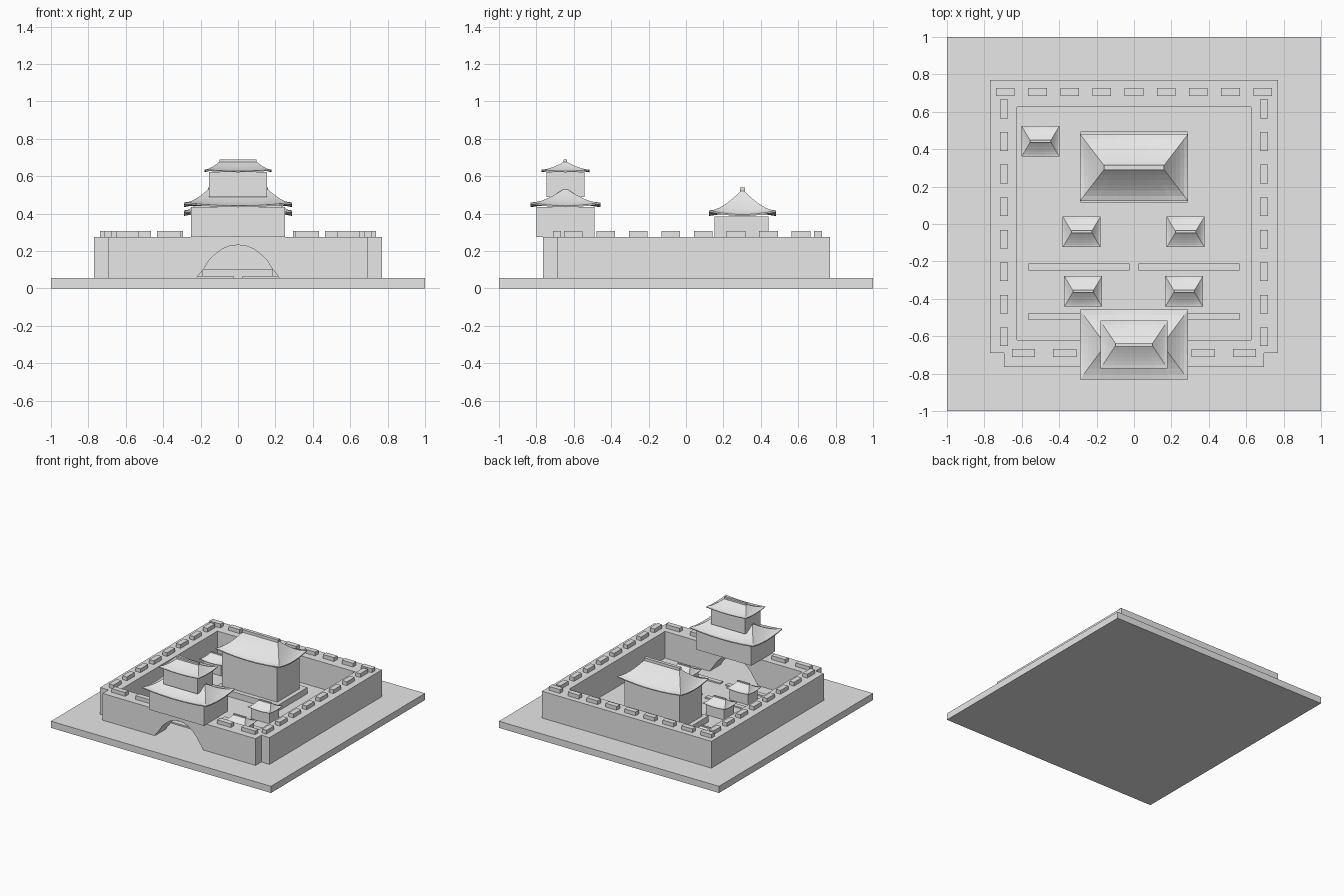
import bpy, bmesh

cube = bpy.data.objects.get("Cube")
if cube:
    bpy.data.objects.remove(cube, do_unlink=True)

grey = bpy.data.materials.new("pale_stone")
grey.diffuse_color = (0.8, 0.8, 0.8, 1)
grey.use_nodes = True
grey.node_tree.nodes["Principled BSDF"].inputs["Base Color"].default_value = (0.8, 0.8, 0.8, 1)


def finish(name, bm):
    bmesh.ops.recalc_face_normals(bm, faces=bm.faces)
    mesh = bpy.data.meshes.new(name)
    bm.to_mesh(mesh)
    bm.free()
    mesh.materials.append(grey)
    obj = bpy.data.objects.new(name, mesh)
    bpy.context.collection.objects.link(obj)
    return obj


def prism(name, points, offset):
    """Extrude a closed outline along an offset."""
    bm = bmesh.new()
    face = bm.faces.new([bm.verts.new(p) for p in points])
    new = bmesh.ops.extrude_face_region(bm, geom=[face])["geom"]
    bmesh.ops.translate(bm, vec=offset, verts=[v for v in new if isinstance(v, bmesh.types.BMVert)])
    return finish(name, bm)


def box(name, cx, cy, hx, hy, z0, z1):
    outline = [(cx - hx, cy - hy, z0), (cx + hx, cy - hy, z0),
               (cx + hx, cy + hy, z0), (cx - hx, cy + hy, z0)]
    return prism(name, outline, (0, 0, z1 - z0))


def cut(obj, cutter):
    mod = obj.modifiers.new("cut", "BOOLEAN")
    mod.operation = "DIFFERENCE"
    mod.solver = "EXACT"
    mod.object = cutter
    bpy.context.view_layer.objects.active = obj
    bpy.ops.object.modifier_apply(modifier=mod.name)
    bpy.data.objects.remove(cutter, do_unlink=True)


def roof(name, cx, cy, hx, hy, ridge, z, h, lift, thick, ridge_h, power=1.4):
    """Hipped roof with a concave slope, sagging eaves and a ridge beam."""
    n, levels = 6, 6
    s = [-1 + 2 * i / n for i in range(n)]
    loop = ([(a, -1) for a in s] + [(1, a) for a in s]
            + [(-a, 1) for a in s] + [(-1, -a) for a in s])
    bm = bmesh.new()

    def ring(t, drop=0.0):
        ex, ey = hx + (ridge - hx) * t, hy + (hy * 0.06 - hy) * t
        return [bm.verts.new((cx + ex * u, cy + ey * v,
                              z + h * t ** power - drop
                              + lift * (1 - t) ** 2 * min(abs(u), abs(v)) ** 2))
                for u, v in loop]

    rings = [ring(0.3, h * 0.3 ** power), ring(0, thick)]
    rings += [ring(i / levels) for i in range(levels + 1)]
    for low, high in zip(rings, rings[1:]):
        for i in range(len(loop)):
            j = (i + 1) % len(loop)
            bm.faces.new((low[i], low[j], high[j], high[i]))
    bm.faces.new(rings[0])
    bm.faces.new(rings[-1])
    finish(name, bm)
    box(name + "_ridge", cx, cy, ridge, hy * 0.075, z + h * 0.95, z + h + ridge_h)


# Ground slab
box("ground_slab", 0, 0, 1, 1, 0, 0.055)

# Fortress wall with projecting front, courtyard and arched gateway
outline = [(-0.77, 0.77), (-0.77, -0.69), (-0.695, -0.69), (-0.695, -0.765)]
outline += [(-x, y) for x, y in reversed(outline)]
wall = prism("fortress_wall", [(x, y, 0.05) for x, y in outline], (0, 0, 0.225))
cut(wall, box("courtyard_cutter", 0, 0.0025, 0.625, 0.6225, 0, 0.4))
half = [(0.225, 0.04), (0.215, 0.065), (0.18, 0.11), (0.155, 0.15), (0.125, 0.18),
        (0.085, 0.21), (0.045, 0.227)]
arch = half + [(0, 0.232)] + [(-x, z) for x, z in reversed(half)]
cut(wall, prism("arch_cutter", [(x, -0.9, z) for x, z in arch], (0, 0.4, 0)))

# Battlements
TOP, CREST = 0.27, 0.306
for i in range(9):
    box("back_merlon", -0.688 + i * 0.172, 0.705, 0.05, 0.021, TOP, CREST)
for side in (-1, 1):
    for i in range(8):
        box("side_merlon", side * 0.695, 0.615 - i * 0.174, 0.021, 0.05, TOP, CREST)
    for x in (0.37, 0.59):
        box("front_merlon", side * x, -0.69, 0.062, 0.021, TOP, CREST)

# Low courtyard strips
for side in (-1, 1):
    box("inner_strip", side * 0.295, -0.23, 0.27, 0.019, 0.05, 0.066)
    box("outer_strip", side * 0.295, -0.495, 0.27, 0.019, 0.05, 0.066)

# Main hall on its podium
box("hall_podium", 0, 0.305, 0.285, 0.19, 0.05, 0.105)
box("hall_body", 0, 0.297, 0.25, 0.145, 0.1, 0.385)
roof("hall_roof", 0, 0.302, 0.29, 0.18, 0.16, 0.395, 0.125, 0.022, 0.008, 0.02)

# Two-storey gatehouse
box("gate_lower_body", 0, -0.645, 0.25, 0.155, 0.275, 0.435)
roof("gate_lower_roof", 0, -0.645, 0.29, 0.187, 0.16, 0.442, 0.088, 0.018, 0.008, 0.006)
box("gate_upper_body", 0, -0.645, 0.155, 0.102, 0.49, 0.622)
roof("gate_upper_roof", 0, -0.645, 0.18, 0.128, 0.1, 0.627, 0.05, 0.009, 0.006, 0.013)

# Small courtyard houses
houses = [(-0.5, 0.442), (-0.28, -0.042), (0.276, -0.042), (-0.272, -0.36), (0.268, -0.36)]
for x, y in houses:
    box("house_body", x, y, 0.083, 0.064, 0.05, 0.142)
    roof("house_roof", x, y, 0.101, 0.082, 0.055, 0.146, 0.045, 0.009, 0.004, 0.008)
